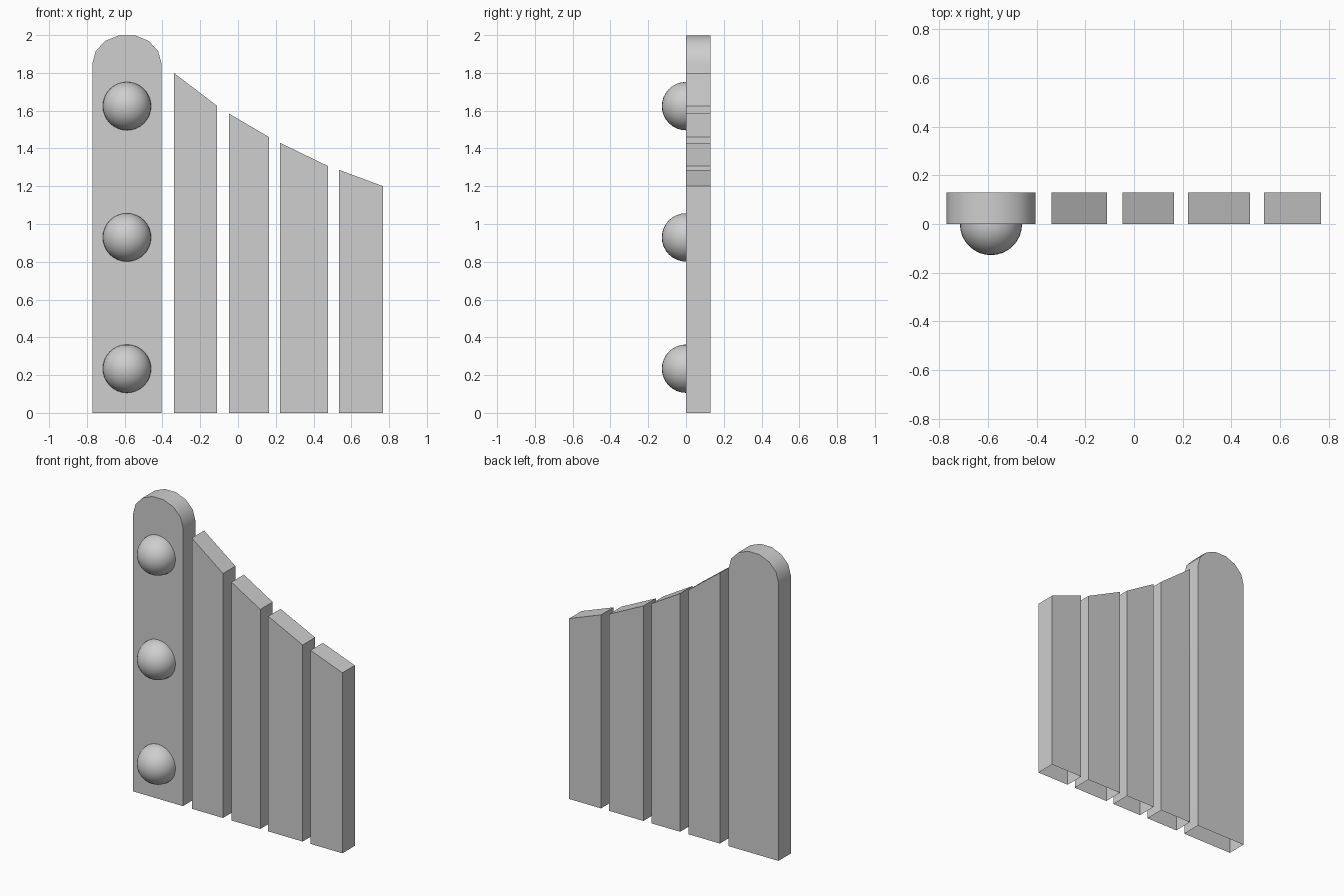
import bpy, bmesh, math
from mathutils import Vector

cube = bpy.data.objects.get("Cube")
if cube:
    bpy.data.objects.remove(cube, do_unlink=True)

FRONT, BACK = 0.0, 0.13

# Single plain grey
grey = bpy.data.materials.new("plain grey")
grey.use_nodes = True
colour = (0.62, 0.62, 0.62, 1)
grey.diffuse_color = colour
grey.node_tree.nodes["Principled BSDF"].inputs["Base Color"].default_value = colour


def finish(name, bm):
    mesh = bpy.data.meshes.new(name)
    bm.to_mesh(mesh)
    bm.free()
    mesh.materials.append(grey)
    obj = bpy.data.objects.new(name, mesh)
    bpy.context.collection.objects.link(obj)
    bpy.ops.object.select_all(action='DESELECT')
    obj.select_set(True)
    bpy.context.view_layer.objects.active = obj
    bpy.ops.object.shade_smooth_by_angle(angle=math.radians(30))
    return obj


def board(name, outline):
    """Extrude a front outline through the thickness, open underneath."""
    bm = bmesh.new()
    face = bm.faces.new([bm.verts.new((x, FRONT, z)) for x, z in outline])
    ext = bmesh.ops.extrude_face_region(bm, geom=[face], use_keep_orig=True)
    moved = [g for g in ext["geom"] if isinstance(g, bmesh.types.BMVert)]
    bmesh.ops.translate(bm, verts=moved, vec=(0, BACK - FRONT, 0))
    bmesh.ops.recalc_face_normals(bm, faces=bm.faces)
    under = [f for f in bm.faces if all(v.co.z < 0.001 for v in f.verts)]
    bmesh.ops.delete(bm, geom=under, context='FACES_ONLY')
    return finish(name, bm)


# Tall post with a rounded, slightly flattened head
POST_X, HALF, SPRING, RISE, STEPS = -0.588, 0.183, 1.85, 0.153, 7
arc = [(POST_X + HALF * math.cos(math.pi * i / STEPS),
        SPRING + RISE * math.sin(math.pi * i / STEPS)) for i in range(STEPS + 1)]
board("post", [(POST_X - HALF, 0), (POST_X + HALF, 0)] + arc)

# Slats stepping down away from the post: left x, right x, left top, right top
slats = [(-0.34, -0.11, 1.80, 1.625),
         (-0.048, 0.164, 1.585, 1.46),
         (0.222, 0.476, 1.43, 1.307),
         (0.534, 0.768, 1.287, 1.20)]
for n, (x0, x1, z0, z1) in enumerate(slats, 1):
    board(f"slat_{n}", [(x0, 0), (x1, 0), (x1, z1), (x0, z0)])

# Half-round studs on the front of the post
for n, z in enumerate((0.234, 0.929, 1.624), 1):
    bm = bmesh.new()
    bmesh.ops.create_uvsphere(bm, u_segments=32, v_segments=16, radius=0.128)
    bmesh.ops.bisect_plane(bm, geom=bm.verts[:] + bm.edges[:] + bm.faces[:],
                           plane_co=Vector(), plane_no=(0, 1, 0), clear_outer=True)
    stud = finish(f"stud_{n}", bm)
    stud.location = (POST_X, FRONT, z)
